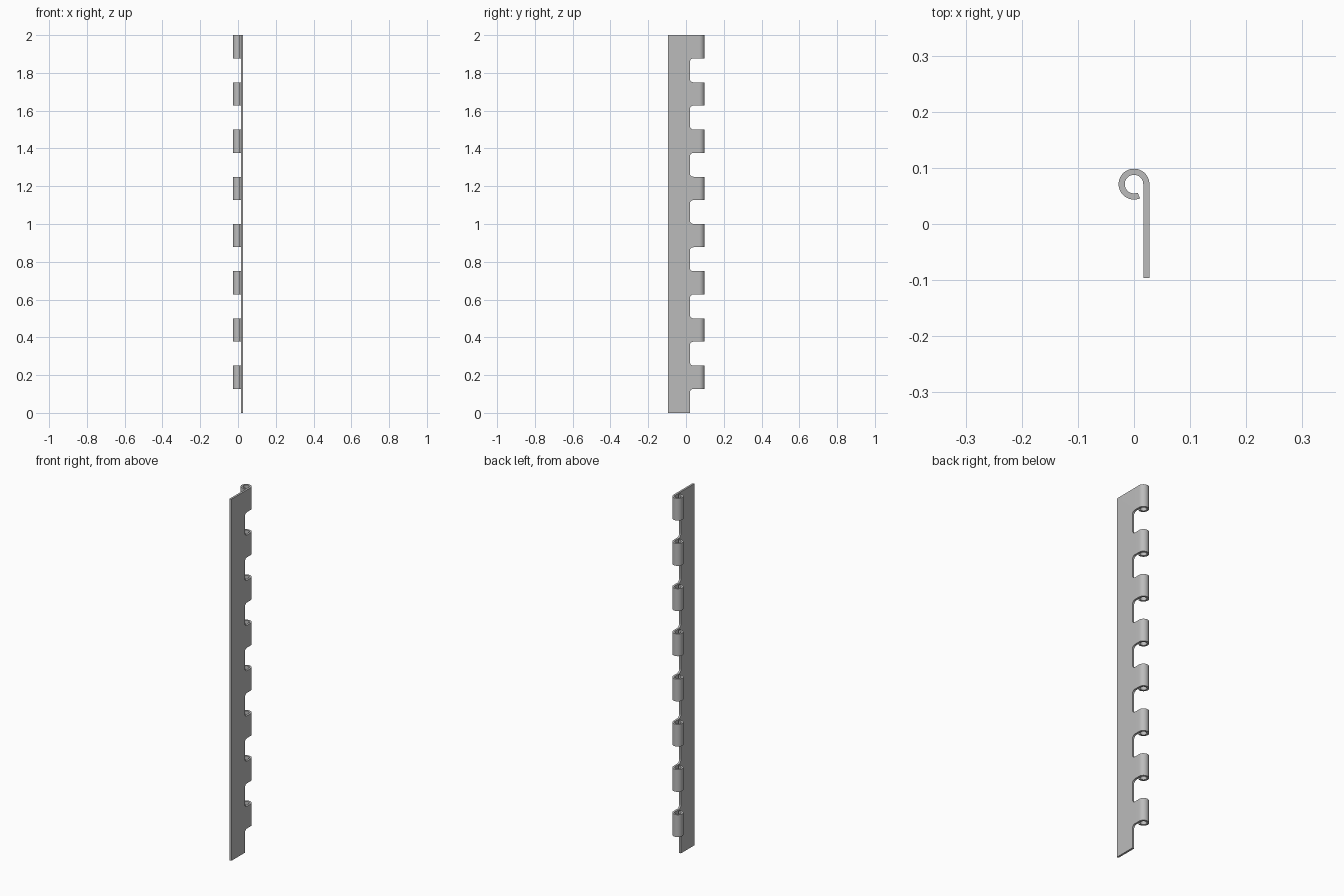
import bpy, bmesh
from math import sin, cos, pi, radians
from mathutils import Matrix, Vector

cube = bpy.data.objects.get("Cube")
if cube:
    bpy.data.objects.remove(cube)

R_OUT, THICK = 0.0275, 0.011      # barrel radius and sheet thickness
FRONT, BACK, PIN_Y = -0.0965, 0.02, 0.071
FILLET, PITCH, COUNT = 0.02, 0.25, 8
GAP = 0.127                        # notch height below each knuckle
CURL, STEPS = radians(293), 36

steel = bpy.data.materials.new("plain steel grey")
steel.use_nodes = True
grey = (0.5, 0.5, 0.5, 1)
steel.diffuse_color = grey
steel.node_tree.nodes["Principled BSDF"].inputs["Base Color"].default_value = grey


def fillet(z, side):
    """Rounded inner notch corner, from the notch floor out to the knuckle edge."""
    cy, cz = BACK + FILLET, z + side * FILLET
    return [(cy - FILLET * cos(a), cz - side * FILLET * sin(a))
            for a in (i * pi / 12 for i in range(7))]


# Leaf outline in y and z: a strip with one tab per knuckle
outline = [(FRONT, 0), (BACK, 0)]
for k in range(COUNT):
    bottom, top = k * PITCH + GAP, (k + 1) * PITCH
    outline += fillet(bottom, -1)
    outline += [(PIN_Y, bottom), (PIN_Y, top)]
    if k < COUNT - 1:
        outline += reversed(fillet(top, 1))
outline.append((FRONT, COUNT * PITCH))

bm = bmesh.new()
sheet = bm.faces.new([bm.verts.new((R_OUT - THICK, y, z)) for y, z in outline])
made = bmesh.ops.extrude_face_region(bm, geom=[sheet], use_keep_orig=True)
bmesh.ops.translate(bm, vec=(THICK, 0, 0),
                    verts=[g for g in made["geom"] if isinstance(g, bmesh.types.BMVert)])

# Roll every tab end around the pin axis to form the knuckles
ends = [f for f in bm.faces if all(abs(v.co.y - PIN_Y) < 1e-5 for v in f.verts)]
turn = Matrix.Rotation(CURL / STEPS, 3, 'Z')
for _ in range(STEPS):
    ends = bmesh.ops.extrude_discrete_faces(bm, faces=ends)["faces"]
    bmesh.ops.rotate(bm, cent=Vector((0, PIN_Y, 0)), matrix=turn,
                     verts=list({v for f in ends for v in f.verts}))
bmesh.ops.recalc_face_normals(bm, faces=bm.faces[:])

mesh = bpy.data.meshes.new("hinge_leaf")
bm.to_mesh(mesh)
bm.free()
mesh.materials.append(steel)
leaf = bpy.data.objects.new("hinge_leaf", mesh)
bpy.context.collection.objects.link(leaf)
bpy.ops.object.select_all(action='DESELECT')
leaf.select_set(True)
bpy.context.view_layer.objects.active = leaf
bpy.ops.object.shade_smooth_by_angle(angle=radians(30))
